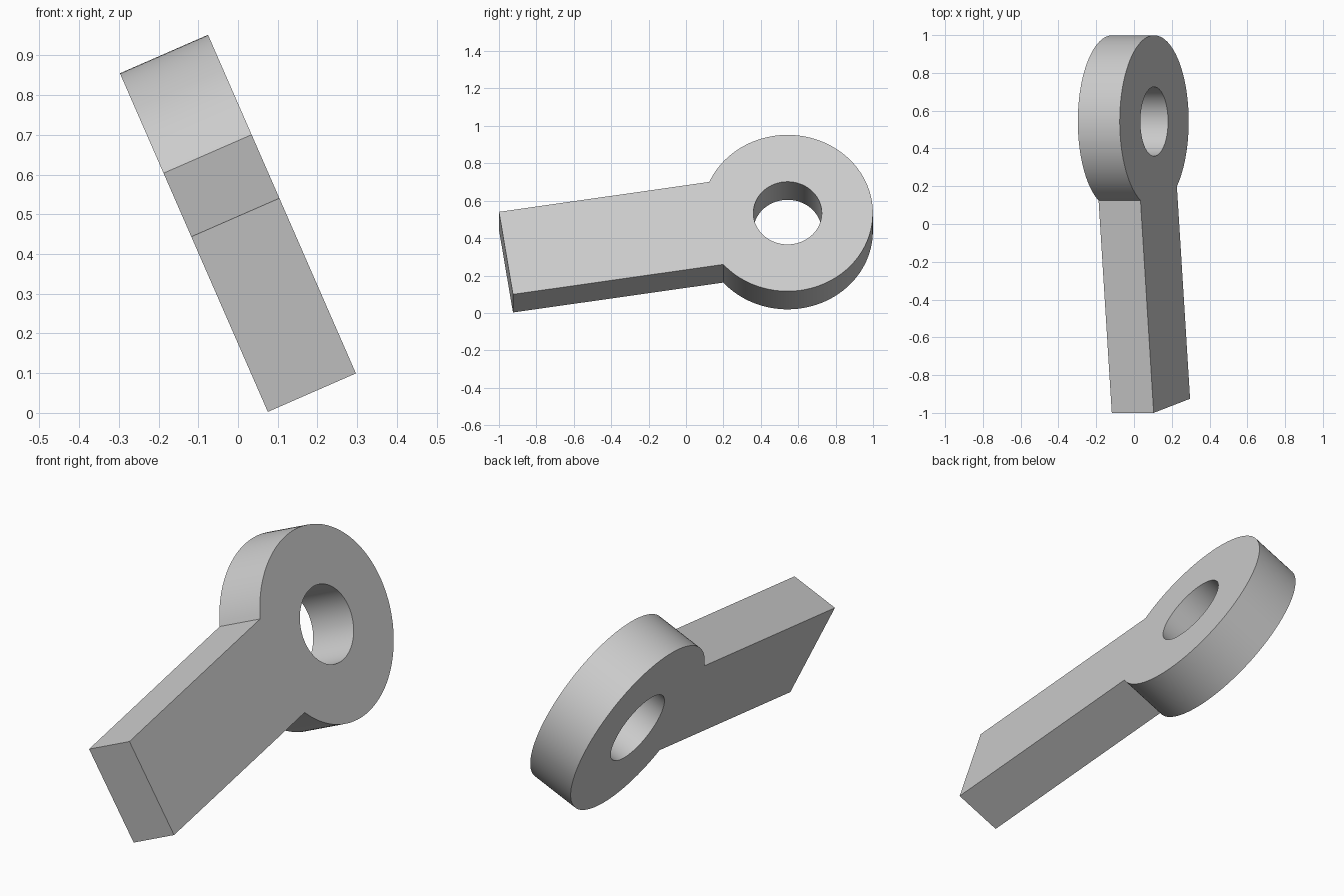
import bpy, bmesh
from math import sin, cos, asin, pi, radians
from mathutils import Matrix, Vector

cube = bpy.data.objects.get("Cube")
if cube:
    bpy.data.objects.remove(cube, do_unlink=True)

RING_R, HOLE_R = 0.456, 0.183
BAR_LENGTH, BAR_HALF = 1.5235, 0.2435
THICKNESS = 0.242
TILT, SLOPE = radians(23.6), radians(8.82)
SEGMENTS = 96

grey = bpy.data.materials.new("plain grey")
grey.use_nodes = True
colour = (0.6, 0.6, 0.6, 1)
grey.diffuse_color = colour
grey.node_tree.nodes["Principled BSDF"].inputs["Base Color"].default_value = colour


def arc(radius, start, end, steps):
    """Points from start angle to end angle, both included."""
    angles = [start + (end - start) * i / steps for i in range(steps + 1)]
    return [(radius * cos(a), radius * sin(a)) for a in angles]


def add_loop(bm, points):
    verts = [bm.verts.new((x, y, 0)) for x, y in points]
    return [bm.edges.new((v, verts[i - 1])) for i, v in enumerate(verts)]


# Eyelet outline: a round head running into a straight bar, with a round hole
joint = pi - asin(BAR_HALF / RING_R)
outline = arc(RING_R, -joint, joint, SEGMENTS)
outline += [(-BAR_LENGTH, BAR_HALF), (-BAR_LENGTH, -BAR_HALF)]
hole = arc(HOLE_R, 0, 2 * pi, SEGMENTS)[:-1]

bm = bmesh.new()
edges = add_loop(bm, outline) + add_loop(bm, hole)
bmesh.ops.triangle_fill(bm, use_beauty=True, edges=edges, normal=(0, 0, 1))

# Thicken the plate backwards from its near face
extruded = bmesh.ops.extrude_face_region(bm, geom=bm.faces[:], use_keep_orig=True)
moved = [g for g in extruded["geom"] if isinstance(g, bmesh.types.BMVert)]
bmesh.ops.translate(bm, verts=moved, vec=(0, 0, -THICKNESS))
bmesh.ops.recalc_face_normals(bm, faces=bm.faces[:])

# Stand the plate up, tilted sideways and with the bar sloping down
along = Vector((0, 1, 0))
up = Vector((-sin(TILT), 0, cos(TILT)))
normal = along.cross(up)
stand = Matrix((along, up, normal)).transposed().to_4x4()
place = Matrix.Translation((0.107, 0.543, 0.534)) @ stand @ Matrix.Rotation(SLOPE, 4, "Z")
bmesh.ops.transform(bm, matrix=place, verts=bm.verts[:])

mesh = bpy.data.meshes.new("eyelet_bar")
bm.to_mesh(mesh)
bm.free()
mesh.materials.append(grey)
eyelet = bpy.data.objects.new("eyelet_bar", mesh)
bpy.context.collection.objects.link(eyelet)

# Smooth the round walls, keep the rims sharp
bpy.ops.object.select_all(action="DESELECT")
eyelet.select_set(True)
bpy.context.view_layer.objects.active = eyelet
bpy.ops.object.shade_smooth_by_angle(angle=radians(25))
